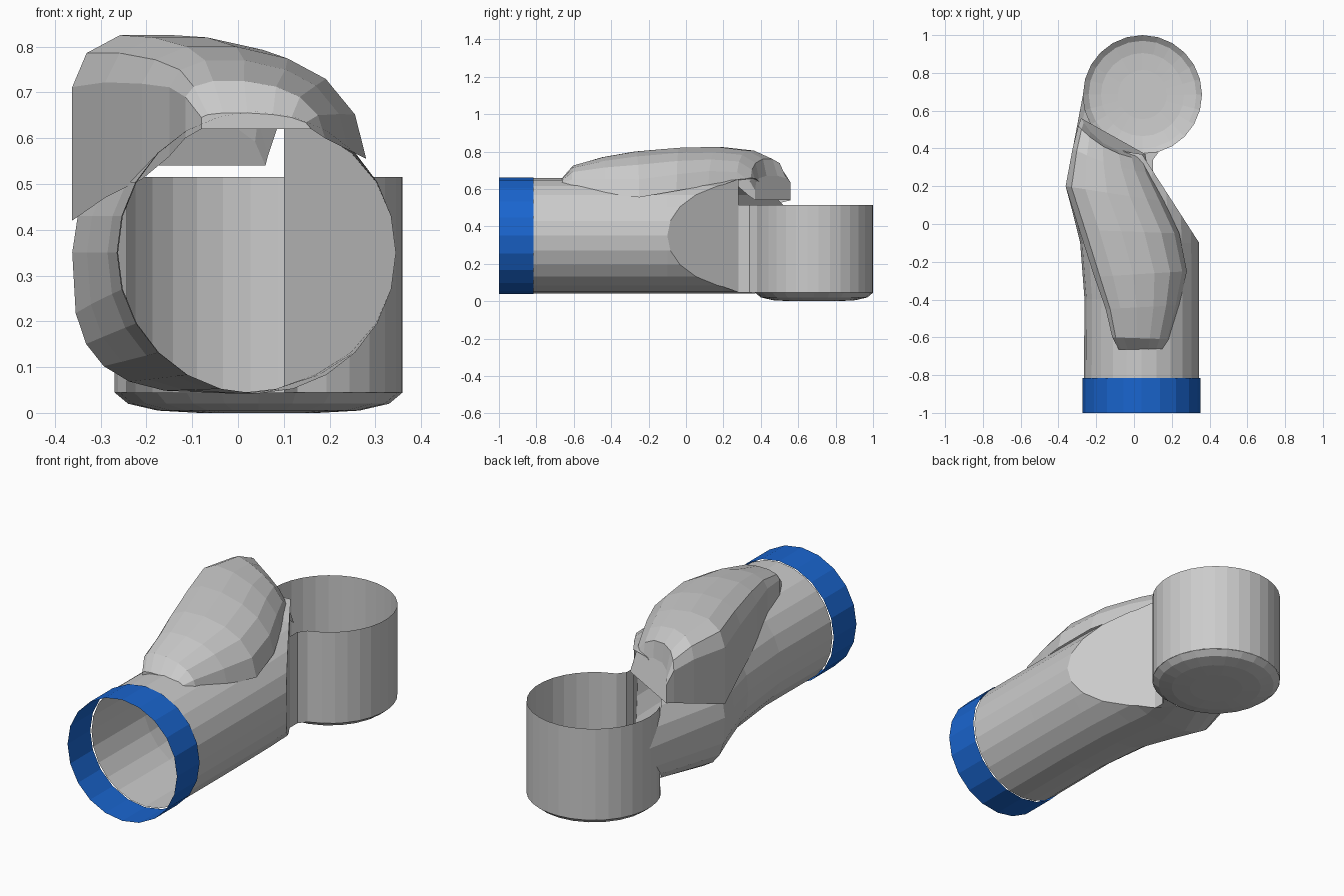
import bpy, bmesh
from math import cos, sin, pi, sqrt, radians
from mathutils import Vector

if "Cube" in bpy.data.objects:
    bpy.data.objects.remove(bpy.data.objects["Cube"])

CX, CZ = 0.04, 0.35          # tube axis
CUP = (0.045, 0.685, 0.315)  # cup centre x, y and radius


def finish(name, bm, mat=None):
    bmesh.ops.remove_doubles(bm, verts=bm.verts, dist=0.0005)
    bmesh.ops.recalc_face_normals(bm, faces=bm.faces)
    me = bpy.data.meshes.new(name)
    bm.to_mesh(me)
    bm.free()
    ob = bpy.data.objects.new(name, me)
    bpy.context.collection.objects.link(ob)
    if mat:
        me.materials.append(mat)
    return ob


def loft(bm, rows, closed):
    vs = [[bm.verts.new(p) for p in r] for r in rows]
    n = len(rows[0])
    for a, b in zip(vs, vs[1:]):
        for i in range(n if closed else n - 1):
            j = (i + 1) % n
            bm.faces.new((a[i], a[j], b[j], b[i]))
    return vs


def arc_y(x):
    return CUP[1] - sqrt(max(0, CUP[2] ** 2 - (x - CUP[0]) ** 2))


def section(y, xl, xr, n, count=24):
    """Round section; the lower left quarter gets squarer as n grows."""
    mid, rx, pts = (xl + xr) / 2, (xr - xl) / 2, []
    for k in range(count):
        c, s = cos(2 * pi * k / count), sin(2 * pi * k / count)
        if c < 0 and s < 0:
            c, s = -abs(c) ** (2 / n), -abs(s) ** (2 / n)
        x = mid + rx * c
        pts.append((x, arc_y(x) if y is None else y, CZ + 0.308 * s))
    return pts


# blue collar at the front, an open band
blue = bpy.data.materials.new("blue")
blue.diffuse_color = (0.01, 0.13, 0.62, 1)
blue.use_nodes = True
blue.node_tree.nodes["Principled BSDF"].inputs["Base Color"].default_value = blue.diffuse_color
bm = bmesh.new()
loft(bm, [[(CX + 0.312 * cos(2 * pi * k / 20), y, CZ + 0.312 * sin(2 * pi * k / 20))
           for k in range(20)] for y in (-1, -0.815)], True)
finish("collar", bm, blue)

# tube body, ending on the cup's arc
bm = bmesh.new()
loft(bm, [section(*s) for s in ((-0.815, -0.265, 0.345, 2), (-0.4, -0.262, 0.345, 2),
                                (-0.1, -0.285, 0.345, 2.2), (0.08, -0.33, 0.345, 2.7),
                                (0.2, -0.362, 0.345, 3.2), (None, -0.27, 0.345, 2.8))], True)
# slanted flat cut on the right side
a, b = Vector((0.345, -0.1, 0)), Vector((0.1, 0.28, 0))
d = (b - a).normalized()
cut = bmesh.ops.bisect_plane(bm, geom=bm.verts[:] + bm.edges[:] + bm.faces[:], plane_co=a,
                             plane_no=(-d.y * -1, -d.x, 0), clear_outer=True) \
    if d.y < 0 else bmesh.ops.bisect_plane(
        bm, geom=bm.verts[:] + bm.edges[:] + bm.faces[:], plane_co=a,
        plane_no=(d.y, -d.x, 0), clear_outer=True)
top = [(0.1, 0.28, CZ + 0.303)]
edge = [v.co.copy() for v in cut['geom_cut'] if isinstance(v, bmesh.types.BMVert)]
edge = [p for p in edge if p.y < 0.28]
upper = sorted([p for p in edge if p.z >= CZ], key=lambda p: -p.y)
lower = sorted([p for p in edge if p.z < CZ], key=lambda p: p.y)
loop = top + upper + lower + [(0.1, 0.28, CZ - 0.303)]
bm.faces.new([bm.verts.new(p) for p in loop])
finish("tube_body", bm)

# cup wall: open at the tube side, with a short straight neck
bm = bmesh.new()
plan = [(0.1, 0.28), (0.1, 0.34), (0.13, 0.38)]
for k in range(25):
    t = radians(-62 + k * (266 / 24))
    plan.append((CUP[0] + CUP[2] * cos(t), CUP[1] + CUP[2] * sin(t)))
loft(bm, [[(x, y, z) for x, y in plan] for z in (0.045, 0.515)], False)
finish("cup_wall", bm)

# shallow domed cup floor, with a small filler at the neck
bm = bmesh.new()
rings = loft(bm, [[(CUP[0] + r * cos(2 * pi * k / 24), CUP[1] + r * sin(2 * pi * k / 24), z)
                   for k in range(24)]
                  for r, z in ((0.315, 0.045), (0.285, 0.02), (0.22, 0.005), (0.13, 0))], True)
bm.faces.new(rings[-1])
bm.faces.new([bm.verts.new(p) for p in ((0.1, 0.28, 0.045), (0.1, 0.34, 0.045),
                                        (0.13, 0.38, 0.045), (0.03, 0.375, 0.045))])
finish("cup_floor", bm)

# hood on top: left foot, right foot and crest height per station
stations = [((-0.08, -0.665, 0.62), (0.16, -0.665, 0.62), 0.655),
            ((-0.115, -0.60, 0.60), (0.19, -0.61, 0.60), 0.725),
            ((-0.15, -0.45, 0.56), (0.24, -0.43, 0.575), 0.77),
            ((-0.21, -0.28, 0.51), (0.28, -0.25, 0.555), 0.80),
            ((-0.29, -0.03, 0.47), (0.24, -0.05, 0.59), 0.82),
            ((-0.362, 0.2, 0.42), (0.16, 0.12, 0.62), 0.825),
            ((-0.325, 0.4, 0.49), (0.085, 0.27, 0.62), 0.805),
            ((-0.295, 0.52, 0.53), (0.065, 0.34, 0.56), 0.76),
            ((-0.28, 0.56, 0.54), (0.06, 0.37, 0.54), 0.67)]
shape = [(0, 0), (0, 0.72), (0.06, 0.9), (0.2, 1), (0.42, 1), (0.65, 0.9),
         (0.82, 0.72), (0.95, 0.4), (1, 0)]
bm = bmesh.new()
rows = []
for i, (l, r, zt) in enumerate(stations):
    l, r = Vector(l), Vector(r)
    bow = max(0, i - 5) * 0.02          # end follows the cup's curve
    row = []
    for s, h in shape:
        p = l.lerp(r, s)
        p.z += (zt - p.z) * h
        k = 4 * s * (1 - s) * bow
        row.append(p - Vector((0.5 * k, 0.85 * k, 0)))
    rows.append(row)
vs = loft(bm, rows, False)
bm.faces.new(vs[0])
bm.faces.new(vs[-1])
finish("hood", bm)
